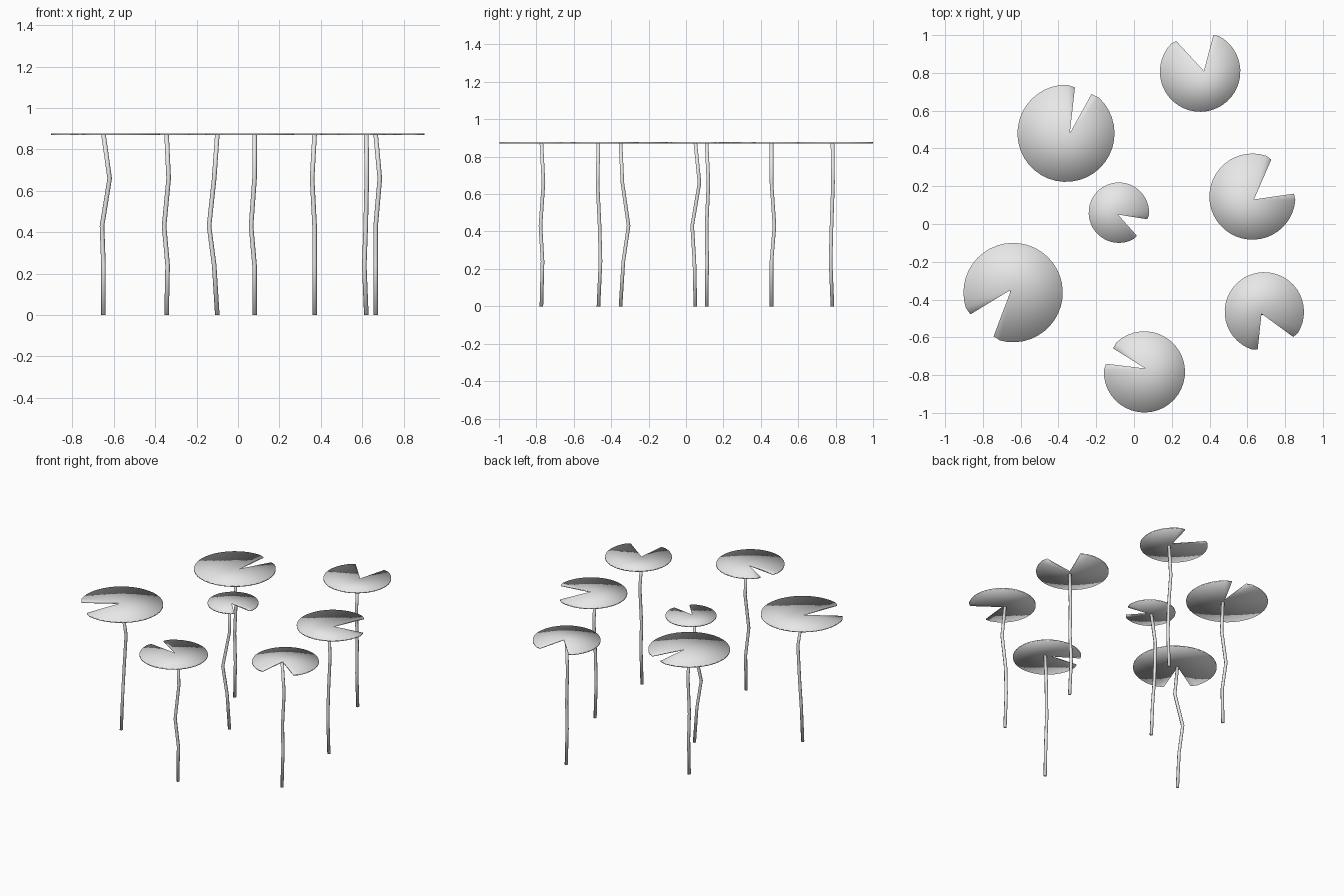
import bpy, bmesh
from math import cos, sin, radians
from mathutils import Vector

cube = bpy.data.objects.get("Cube")
if cube:
    bpy.data.objects.remove(cube, do_unlink=True)

grey = bpy.data.materials.new("pale_grey")
grey.use_nodes = True
colour = (0.8, 0.8, 0.8, 1)
grey.diffuse_color = colour
grey.node_tree.nodes["Principled BSDF"].inputs["Base Color"].default_value = colour

TOP, THICK, STEM_R, SIDES = 0.878, 0.008, 0.011, 6
LEVELS = (0, 0.24, 0.43, 0.66, TOP - THICK / 2)


def finish(name, bm):
    bmesh.ops.recalc_face_normals(bm, faces=bm.faces)
    mesh = bpy.data.meshes.new(name)
    bm.to_mesh(mesh)
    bm.free()
    mesh.materials.append(grey)
    for p in mesh.polygons:
        p.use_smooth = True
    ob = bpy.data.objects.new(name, mesh)
    bpy.context.collection.objects.link(ob)


def make_pad(name, centre, radius, apex, start, end, steps=36):
    """Thin round leaf with a notch running from the rim in to the apex."""
    bm = bmesh.new()
    rim = []
    for i in range(steps + 1):
        a = radians(start + (end - start) * i / steps)
        r = radius * (0.965 if i in (0, steps) else 1)  # softened notch corners
        rim.append((centre[0] + r * cos(a), centre[1] + r * sin(a)))
    layers = []
    for z in (TOP - THICK, TOP):
        hub = bm.verts.new((*apex, z))
        ring = [bm.verts.new((x, y, z)) for x, y in rim]
        for a, b in zip(ring, ring[1:]):
            bm.faces.new((hub, a, b))
        layers.append([hub] + ring)
    low, high = layers
    for i in range(len(low)):
        j = (i + 1) % len(low)
        bm.faces.new((low[i], low[j], high[j], high[i]))
    finish(name, bm)


def make_stem(name, base, bends):
    """Kinked stalk: the same cross-section at each level, shifted sideways."""
    bm = bmesh.new()
    rings = []
    for z, (dx, dy) in zip(LEVELS, [(0, 0), *bends, (0, 0)]):
        mid = Vector((base[0] + dx, base[1] + dy, z))
        angles = [radians(360 * k / SIDES) for k in range(SIDES)]
        rings.append([bm.verts.new(mid + STEM_R * Vector((cos(a), sin(a), 0)))
                      for a in angles])
    for lo, hi in zip(rings, rings[1:]):
        for k in range(SIDES):
            n = (k + 1) % SIDES
            bm.faces.new((lo[k], lo[n], hi[n], hi[k]))
    bm.faces.new(rings[0])
    bm.faces.new(rings[-1])
    finish(name, bm)


# name: pad centre, radius, notch apex, arc start and end, stem foot, stem bends
plants = {
    "back": ((.35, .807), .213, (.37, .81), 128, 430, (.37, .783),
             [(0, -.01), (0, -.005), (-.012, .003)]),
    "back_right": ((-.36, .48), .257, (-.34, .48), 79, 417, (-.345, .457),
                   [(.005, 0), (-.012, .016), (.01, 0)]),
    "left": ((.627, .145), .228, (.635, .13), 63, 364, (.62, .11),
             [(-.01, .003), (-.003, 0), (.002, .01)]),
    "middle": ((-.08, .06), .16, (-.085, .05), -13, 308, (-.1, .05),
               [(-.015, -.005), (-.04, -.017), (-.015, .022)]),
    "right": ((-.64, -.363), .263, (-.65, -.347), 246, 567, (-.65, -.35),
              [(0, .015), (-.007, .043), (.03, .01)]),
    "front": ((.055, -.783), .215, (.06, -.765), 168, 503, (.08, -.773),
              [(0, .006), (-.017, -.005), (0, .011)]),
    "front_left": ((.69, -.465), .21, (.675, -.475), -41, 260, (.665, -.468),
                   [(0, .011), (0, .006), (.02, -.005)]),
}

for place, (centre, radius, apex, start, end, foot, bends) in plants.items():
    make_pad(place + "_pad", centre, radius, apex, start, end)
    make_stem(place + "_stem", foot, bends)
